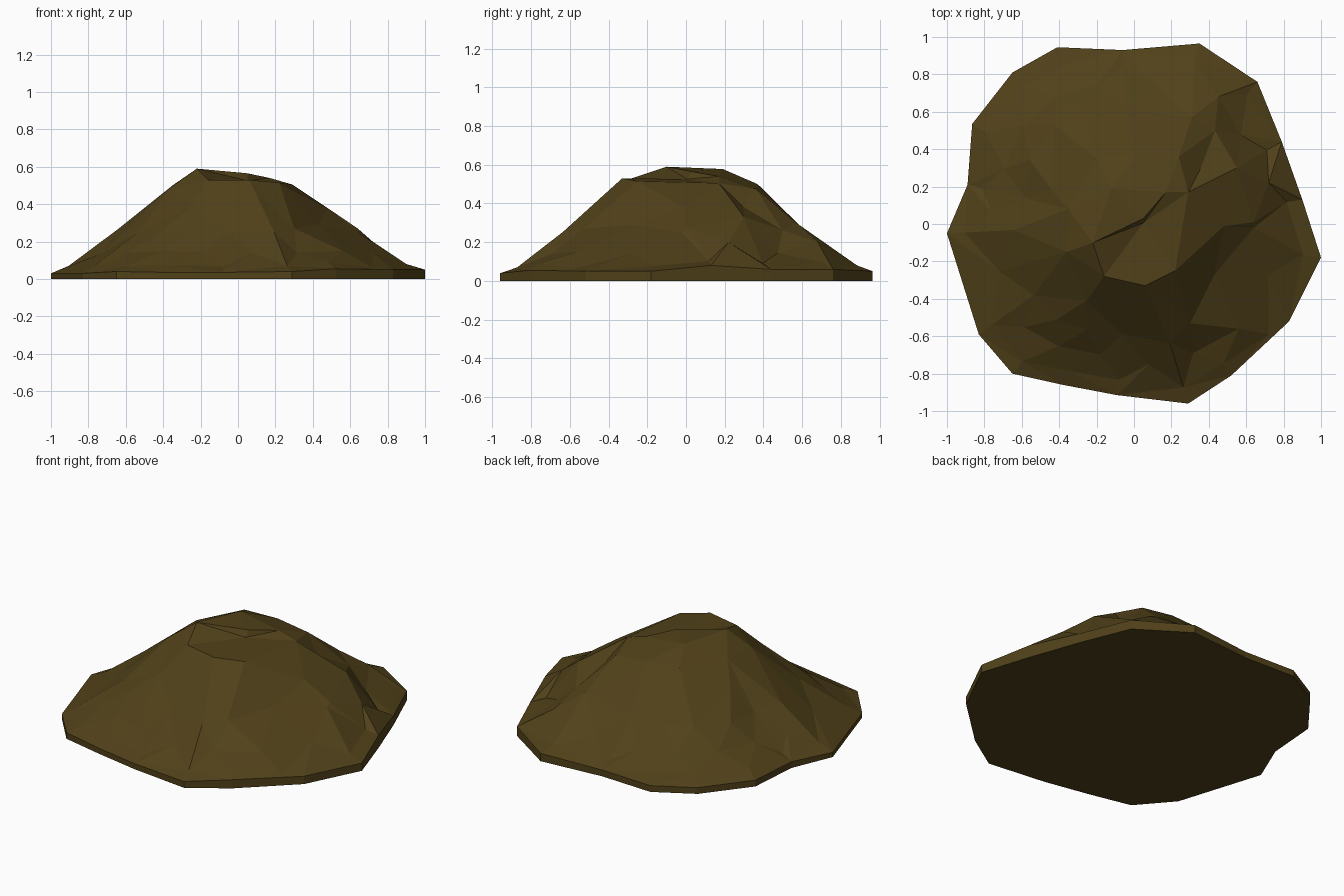
import bpy
import random
from mathutils import Vector
from mathutils.geometry import delaunay_2d_cdt

if "Cube" in bpy.data.objects:
    bpy.data.objects.remove(bpy.data.objects["Cube"])

random.seed(4)

# Footprint, counter-clockwise: x, y, height of the rim
OUTLINE = [
    (1.0, -.18, .05), (.9, .13, .08), (.79, .44, .06), (.66, .76, .06),
    (.35, .965, .05), (-.06, .93, .04), (-.41, .945, .04), (-.65, .81, .04),
    (-.865, .535, .04), (-.89, .21, .04), (-1.0, -.05, .03), (-.83, -.59, .03),
    (-.65, -.80, .04), (-.38, -.86, .035), (-.09, -.915, .035),
    (.29, -.96, .04), (.52, -.81, .055), (.83, -.52, .05)]

# Summit, ridges and gully that break up the regular slope
FEATURES = [
    (-.22, -.10, .59), (-.12, .19, .578), (.05, .03, .565), (.05, .005, .526),
    (-.16, -.28, .53), (.06, -.33, .53), (.22, -.25, .515), (.43, -.27, .29),
    (.64, .01, .27), (.64, -.02, .25), (.17, .17, .54), (.29, .17, .505),
    (.24, .36, .475), (-.20, .35, .505), (-.35, .08, .50), (-.36, -.15, .49),
    (.02, .37, .50), (.31, .57, .30), (.45, .68, .20), (.56, -.56, .15),
    (.72, -.59, .06), (.72, .22, .20), (.30, -.53, .27), (.55, .30, .33)]

# Slope profile: fraction of the way out to the rim, height
PROFILE = [(.91, .08), (.79, .145), (.65, .255), (.5, .385)]

points = [Vector(p) for p in OUTLINE]
count = len(points)
points += [Vector(p) for p in FEATURES]
fixed = list(points[count:])

# Slope rings, every other one turned by half a step
for r, (s, z) in enumerate(PROFILE):
    step = 1 if r < 3 else 2
    for i in range(0, count, step):
        a, b = Vector(OUTLINE[i]), Vector(OUTLINE[(i + 1) % count])
        rim = a.lerp(b, .5) if r % 2 else a
        k = s + random.uniform(-.012, .012)
        p = Vector((rim.x * k, rim.y * k, z + random.uniform(-.008, .008)))
        if r == 0:
            p.z += (rim.z - .045) * .8
        if all((p.xy - f.xy).length > .13 for f in fixed):
            points.append(p)

# Triangulate the top surface inside the footprint
loop = list(range(count))
co, _, tris, orig, _, _ = delaunay_2d_cdt(
    [p.xy for p in points], [], [loop], 1, 1e-5)
verts = [(c.x, c.y, points[o[0]].z if o else .05) for c, o in zip(co, orig)]
index = {o: i for i, src in enumerate(orig) for o in src}
faces = [tuple(t) for t in tris]

# Vertical skirt and flat underside
base = len(verts)
verts += [(x, y, 0) for x, y, _ in OUTLINE]
for i in range(count):
    j = (i + 1) % count
    faces.append((base + i, base + j, index[j], index[i]))
faces.append(tuple(base + i for i in reversed(range(count))))

mesh = bpy.data.meshes.new("dirt_mound")
mesh.from_pydata(verts, [], faces)
mesh.validate()
mesh.update()
mound = bpy.data.objects.new("dirt_mound", mesh)
bpy.context.collection.objects.link(mound)

# Earth colour
earth = bpy.data.materials.new("earth")
earth.diffuse_color = (.082, .053, .01, 1)
earth.use_nodes = True
earth.node_tree.nodes["Principled BSDF"].inputs["Base Color"].default_value = earth.diffuse_color
mesh.materials.append(earth)
